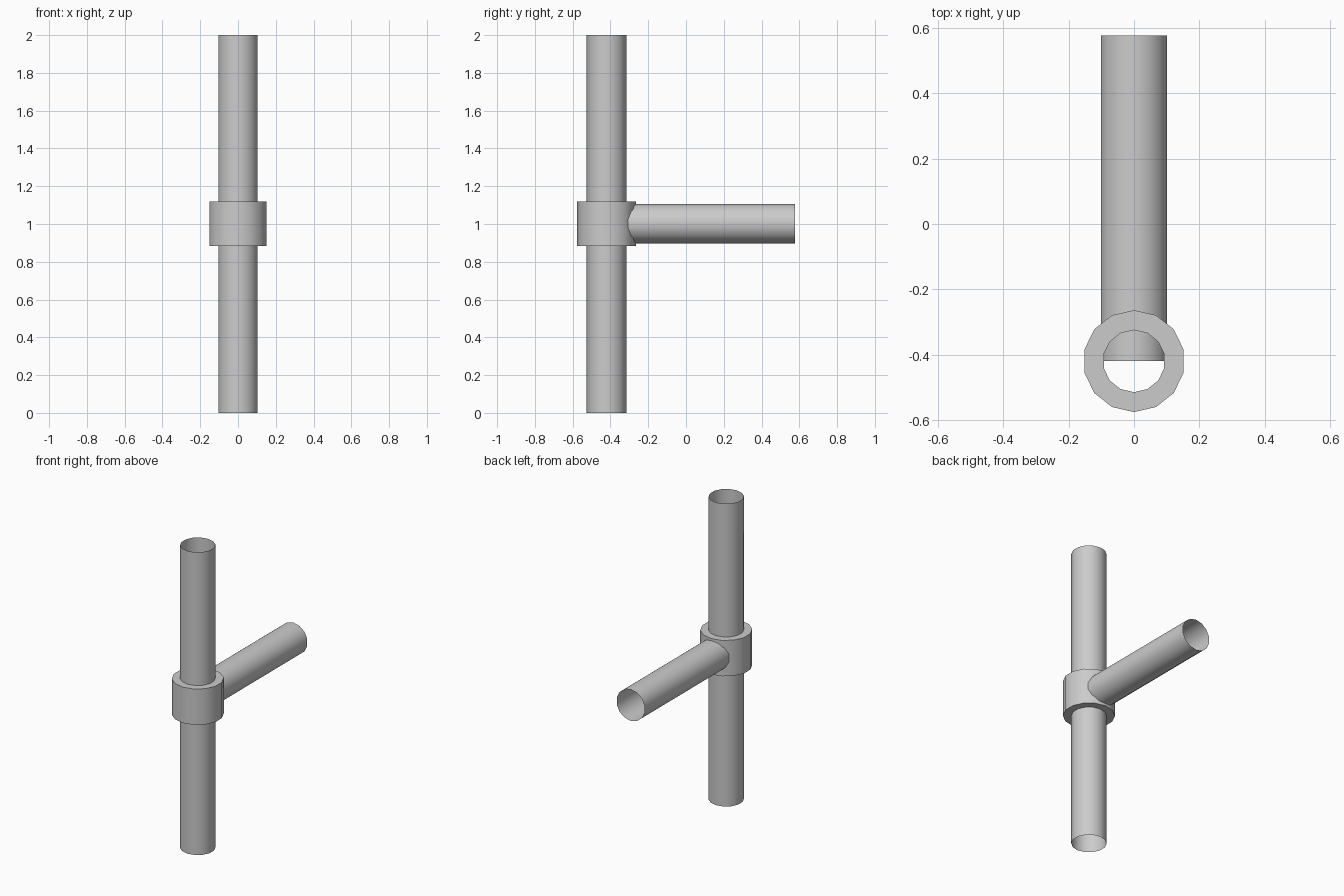
import bpy
import math
from mathutils import Matrix

SIDES = 14
POST_Y = -0.42

if "Cube" in bpy.data.objects:
    bpy.data.objects.remove(bpy.data.objects["Cube"], do_unlink=True)

grey = bpy.data.materials.new("plain grey")
grey.use_nodes = True
colour = (0.6, 0.6, 0.6, 1)
grey.diffuse_color = colour
grey.node_tree.nodes["Principled BSDF"].inputs["Base Color"].default_value = colour


def lathe(name, profile, matrix, closed=False):
    """Spin a (radius, height) profile about z, with a corner facing +y."""
    verts, faces = [], []
    n = len(profile)
    for i in range(SIDES):
        a = math.pi / 2 + math.tau * i / SIDES
        verts += [(r * math.cos(a), r * math.sin(a), h) for r, h in profile]
    for i in range(SIDES):
        j = (i + 1) % SIDES
        for k in range(n if closed else n - 1):
            m = (k + 1) % n
            faces.append((i * n + k, j * n + k, j * n + m, i * n + m))
    mesh = bpy.data.meshes.new(name)
    mesh.from_pydata(verts, [], faces)
    mesh.materials.append(grey)
    obj = bpy.data.objects.new(name, mesh)
    obj.matrix_world = matrix
    bpy.context.collection.objects.link(obj)
    bpy.ops.object.select_all(action="DESELECT")
    obj.select_set(True)
    bpy.context.view_layer.objects.active = obj
    bpy.ops.object.shade_smooth_by_angle(angle=math.radians(30))
    return obj


# Upright open pipe
post = Matrix.Translation((0, POST_Y, 0))
lathe("upright_pipe", [(0.106, 0), (0.106, 2)], post)

# Thick ring around the middle of the upright
lathe("collar", [(0.156, 0.883), (0.156, 1.12), (0.095, 1.12), (0.095, 0.883)],
      post, closed=True)

# Open side pipe running backwards from the centre of the collar
side = Matrix.Translation((0, POST_Y, 1.002)) @ Matrix.Rotation(-math.pi / 2, 4, "X")
lathe("side_pipe", [(0.104, 0), (0.104, 0.998)], side)
